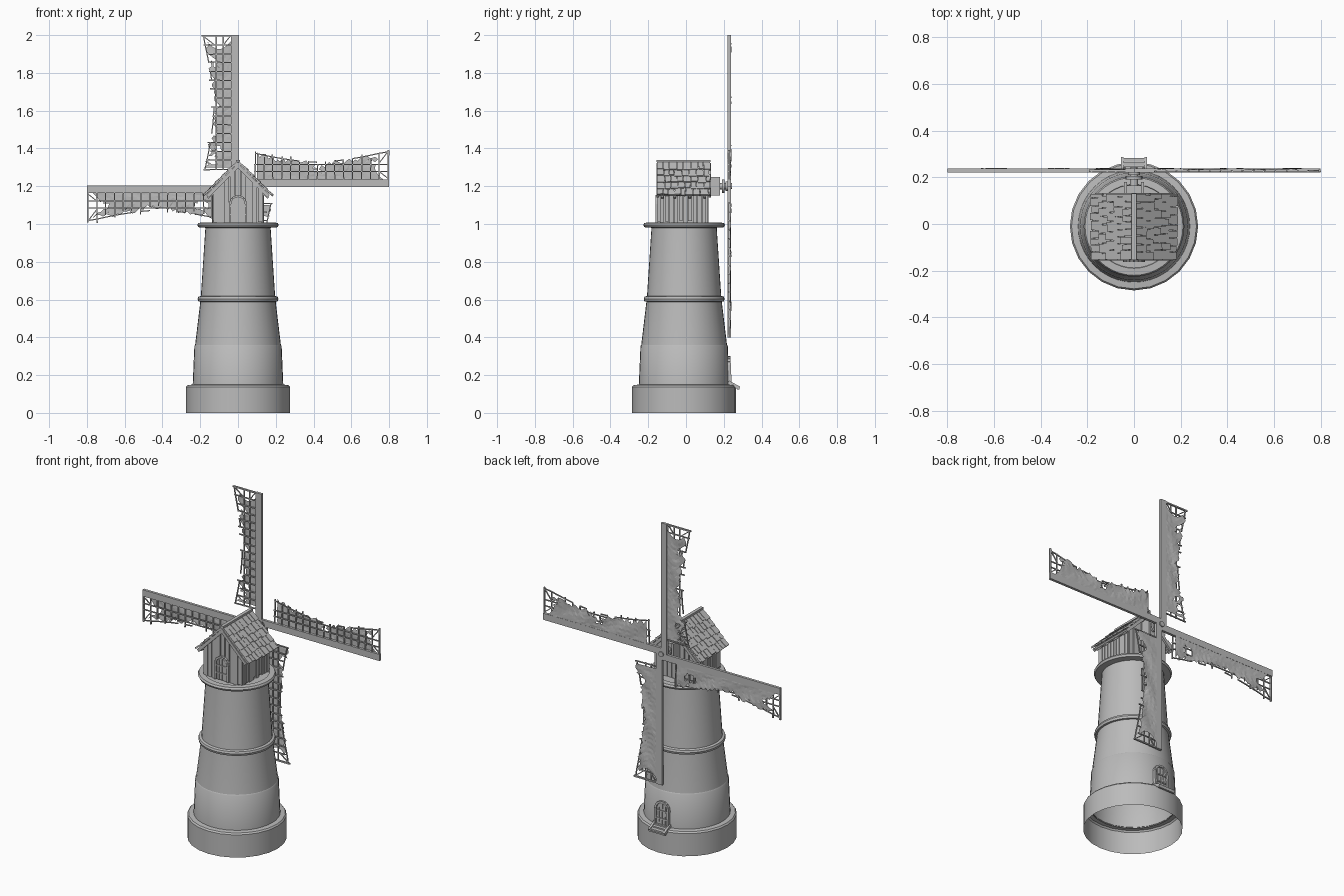
import bpy, bmesh, math, random
from mathutils import Matrix, Vector

random.seed(4)
cube = bpy.data.objects.get("Cube")
if cube:
    bpy.data.objects.remove(cube, do_unlink=True)

grey = bpy.data.materials.new("stone grey")
grey.use_nodes = True
COLOUR = (0.5, 0.5, 0.5, 1)
grey.diffuse_color = COLOUR
grey.node_tree.nodes["Principled BSDF"].inputs["Base Color"].default_value = COLOUR

CY = -0.01       # tower axis in y
HUB_Z = 1.2
rnd = random.uniform


def finish(bm, name, smooth=False, loc=(0, 0, 0)):
    mesh = bpy.data.meshes.new(name)
    bm.to_mesh(mesh)
    bm.free()
    mesh.materials.append(grey)
    ob = bpy.data.objects.new(name, mesh)
    ob.location = loc
    bpy.context.collection.objects.link(ob)
    if smooth:
        bpy.ops.object.select_all(action='DESELECT')
        ob.select_set(True)
        bpy.context.view_layer.objects.active = ob
        bpy.ops.object.shade_smooth_by_angle(angle=math.radians(35))
    return ob


def box(bm, centre, size, rot=None):
    m = Matrix.Translation(centre) @ (rot or Matrix()) @ Matrix.Diagonal((*size, 1))
    bmesh.ops.create_cube(bm, size=1, matrix=m)


def bar(bm, a, b, w, d):
    """Box beam between two points in an xz plane, w wide and d deep in y."""
    a, b = Vector(a), Vector(b)
    way = b - a
    rot = Matrix.Rotation(math.atan2(way.x, way.z), 4, 'Y')
    box(bm, (a + b) / 2, (w, d, way.length), rot)


def prism(bm, pts, y0, y1):
    """Extrude an xz outline from y0 to y1."""
    face = bm.faces.new([bm.verts.new((x, y0, z)) for x, z in pts])
    out = bmesh.ops.extrude_face_region(bm, geom=[face])
    vs = [v for v in out["geom"] if isinstance(v, bmesh.types.BMVert)]
    bmesh.ops.translate(bm, verts=vs, vec=(0, y1 - y0, 0))
    bmesh.ops.recalc_face_normals(bm, faces=bm.faces)


def lathe(name, profile, sides, cap=False):
    bm = bmesh.new()
    rings = [[bm.verts.new((r * math.cos(k * math.tau / sides), r * math.sin(k * math.tau / sides), z))
              for k in range(sides)] for r, z in profile]
    for lo, hi in zip(rings, rings[1:]):
        for k in range(sides):
            n = (k + 1) % sides
            bm.faces.new((lo[k], lo[n], hi[n], hi[k]))
    if cap:
        bm.faces.new(rings[-1])
    return finish(bm, name, True, (0, CY, 0))


# Tower: open footing, tapering wall, two hoops
lathe("footing", [(0.275, 0), (0.275, 0.138), (0.268, 0.147), (0.238, 0.15)], 24)
lathe("lower_wall", [(0.24, 0.145), (0.231, 0.355), (0.226, 0.362)], 40)
lathe("upper_wall", [(0.227, 0.36), (0.197, 0.61), (0.172, 0.99)], 40)
lathe("middle_hoop", [(0.198, 0.588), (0.21, 0.59), (0.214, 0.603), (0.21, 0.615), (0.194, 0.62)], 40)
lathe("gallery_hoop", [(0.173, 0.98), (0.21, 0.983), (0.216, 0.995), (0.21, 1.006),
                       (0.18, 1.008), (0.178, 1.003)], 40, True)

# Cap house: core with plank cladding
APEX, HALF = 1.325, 0.125
Y0, Y1 = -0.138, 0.108


def under_roof(x):
    return APEX - 0.012 - abs(x)


bm = bmesh.new()
prism(bm, [(-HALF, 1), (HALF, 1), (HALF, under_roof(HALF)), (0, under_roof(0)),
           (-HALF, under_roof(HALF))], Y0, Y1)
finish(bm, "cap_house")

bm = bmesh.new()
n = 9
step = 2 * (HALF + 0.008) / n
for face_y, out in ((Y0, -1), (Y1, 1)):
    for i in range(n):
        a = -HALF - 0.008 + i * step + 0.002
        b = a + step - 0.004
        low = 1.0 + rnd(0, 0.012)
        top = [(b, under_roof(b)), (a, under_roof(a))]
        if a < 0 < b:
            top.insert(1, (0, under_roof(0)))
        prism(bm, [(a, low), (b, low)] + top, face_y, face_y + out * rnd(0.007, 0.013))
finish(bm, "gable_planks")

bm = bmesh.new()
for s in (-1, 1):
    for i in range(10):
        y = Y0 + (i + 0.5) * (Y1 - Y0) / 10
        low = 1.0 + rnd(0, 0.02)
        box(bm, (s * (HALF + 0.004), y, (low + 1.19) / 2), (rnd(0.01, 0.018), 0.021, 1.19 - low))
    box(bm, (s * (HALF + 0.007), -0.015, 1.165), (0.02, 0.25, 0.014))
finish(bm, "side_planks")

# Roof: boards, overlapping uneven shingles, ridge and gable trim
boards, tiles, trim = bmesh.new(), bmesh.new(), bmesh.new()
R0, R1 = -0.155, 0.13
for s in (-1, 1):
    slope = Matrix.Rotation(s * math.radians(45), 4, 'Y')
    def on_roof(t, y, lift):
        return Vector((0, y, APEX)) + slope @ Vector((s * t, 0, lift))
    box(boards, on_roof(0.118, (R0 + R1) / 2, -0.008), (0.236, R1 - R0 - 0.01, 0.012), slope)
    for row in range(5):
        y = R0
        while y < R1 - 0.008:
            w = min(rnd(0.025, 0.045), R1 - y)
            length = 0.06 + rnd(-0.003, 0.008)
            tilt = slope @ Matrix.Rotation(s * -0.1, 4, 'Y') @ Matrix.Rotation(rnd(-0.04, 0.04), 4, 'Z')
            box(tiles, on_roof(row * 0.047 + length / 2, y + w / 2, 0.005),
                (length, w - 0.003, rnd(0.008, 0.012)), tilt)
            y += w
    for y in (R0 + 0.004, R1 - 0.004):
        bar(trim, on_roof(0, y, -0.012), on_roof(0.24, y, -0.012), 0.018, 0.012)
    for y in (R0 + 0.03, -0.06, 0.02, R1 - 0.03):
        bar(trim, on_roof(0.17, y, -0.018), on_roof(0.245, y, -0.018), 0.012, 0.014)
box(trim, (0, (R0 + R1) / 2, APEX + 0.008), (0.02, R1 - R0, 0.012))
finish(boards, "roof_boards")
finish(tiles, "roof_shingles")
finish(trim, "roof_trim")


# Arched doors with frame and bars
def door(name, y, z, half, height, out, lean=0):
    bm = bmesh.new()
    spring = height - half
    arc = [(half * math.cos(k * math.pi / 8), spring + half * math.sin(k * math.pi / 8)) for k in range(9)]
    outline = [(half, 0)] + arc + [(-half, 0)]
    prism(bm, outline, -out * 0.03, out * 0.003)
    for p, q in zip(outline, outline[1:]):
        bar(bm, (p[0], 0, p[1]), (q[0], 0, q[1]), 0.012, 0.024)
    for x in (-0.5, 0, 0.5):
        bar(bm, (x * half, out * 0.003, 0), (x * half, out * 0.003, height - 0.01 - abs(x) * 0.015), 0.006, 0.008)
    for h in (0.3, 0.62):
        bar(bm, (-half, out * 0.004, h * height), (half, out * 0.004, h * height), 0.007, 0.01)
    ob = finish(bm, name, False, (0, y, z))
    ob.rotation_euler.x = lean


door("cap_door", Y0 - 0.012, 1.008, 0.042, 0.14, -1)
door("tower_door", CY + 0.24, 0.15, 0.042, 0.145, 1, 0.045)

# Door steps: sloping ramp with treads and side rails
bm = bmesh.new()
ramp = Matrix.Rotation(-0.5, 4, 'X')
box(bm, (0, 0.255, 0.143), (0.09, 0.06, 0.008), ramp)
for s in (-1, 1):
    box(bm, (s * 0.05, 0.253, 0.147), (0.012, 0.068, 0.018), ramp)
for i in range(3):
    box(bm, (0, 0.24 + i * 0.017, 0.156 - i * 0.01), (0.1, 0.012, 0.01))
box(bm, (0, 0.276, 0.132), (0.11, 0.012, 0.018))
finish(bm, "door_steps")

# Axle: bearing block, shaft and hub discs
bm = bmesh.new()
for y, r, depth in ((0.17, 0.018, 0.13), (0.198, 0.036, 0.014), (0.216, 0.026, 0.012), (0.238, 0.016, 0.012)):
    m = Matrix.Translation((0, y, HUB_Z)) @ Matrix.Rotation(math.pi / 2, 4, 'X')
    bmesh.ops.create_cone(bm, cap_ends=True, segments=16, radius1=r, radius2=r, depth=depth, matrix=m)
finish(bm, "axle", True)
bm = bmesh.new()
box(bm, (0, 0.14, HUB_Z), (0.07, 0.05, 0.08))
for s in (-1, 1):
    box(bm, (s * 0.036, 0.15, HUB_Z), (0.014, 0.06, 0.1))
finish(bm, "bearing_block")


# Sails: spar, lattice and torn cloth, pointing up with the lattice toward -x
def sail_edge(u):
    return 0.135 + 0.055 * min(1, abs((u - 0.42) / 0.36)) ** 1.6


for arm, label in enumerate(("top", "right", "bottom", "left")):
    spar, lattice, cloth = bmesh.new(), bmesh.new(), bmesh.new()
    box(spar, (-0.016, 0.229, 0.4), (0.04, 0.016, 0.8))
    # Rungs with uneven broken ends
    for i in range(16):
        u = 0.09 + i * 0.047
        reach = sail_edge(u) + (rnd(-0.03, 0.012) if 0 < i < 15 else 0)
        bar(lattice, (-0.03, 0.226, u), (-reach, 0.226, u + rnd(-0.004, 0.004)), 0.006, 0.007)
    # Long laths
    for v in (0.078, 0.115):
        bar(lattice, (-v, 0.224, 0.085), (-v, 0.224, 0.797), 0.006, 0.006)
    for i in range(15):
        a, b = 0.09 + i * 0.047, 0.137 + i * 0.047
        if i in (0, 1, 2, 12, 13, 14) or rnd(0, 1) < 0.45:
            bar(lattice, (-sail_edge(a) + 0.008, 0.224, a), (-sail_edge(b) + 0.008, 0.224, b), 0.006, 0.006)
    # Tip frame and braces
    bar(lattice, (-0.03, 0.228, 0.796), (-0.192, 0.228, 0.796), 0.008, 0.01)
    bar(lattice, (-0.12, 0.228, 0.745), (-0.186, 0.228, 0.796), 0.005, 0.006)
    bar(lattice, (-0.08, 0.228, 0.745), (-0.04, 0.228, 0.796), 0.005, 0.006)
    # Cloth: wavy sheet, ragged outer edge, a few holes
    nu, nv = 44, 8
    grid = []
    for i in range(nu + 1):
        k = i / nu
        rag = rnd(-0.028, 0.002)
        row = []
        for j in range(nv + 1):
            f = j / nv
            v = 0.03 + f * (sail_edge(0.1 + 0.66 * k) + rag - 0.03)
            u = 0.1 + k * (0.675 - 0.05 * math.sin(math.pi * f))
            y = 0.236 + 0.004 * math.sin(u * 23 + f * 4 + arm) * f + rnd(-0.001, 0.001)
            row.append(cloth.verts.new((-v, y, u)))
        grid.append(row)
    holes = [(rnd(2, nu), rnd(4, nv + 1), rnd(0.8, 1.8)) for _ in range(6)]
    for i in range(nu):
        for j in range(nv):
            if all(math.hypot((i - a) * 0.7, j - b) > r for a, b, r in holes):
                cloth.faces.new((grid[i][j], grid[i][j + 1], grid[i + 1][j + 1], grid[i + 1][j]))
    bmesh.ops.delete(cloth, geom=[v for v in cloth.verts if not v.link_faces], context='VERTS')
    for bm, part in ((spar, "spar"), (lattice, "lattice"), (cloth, "cloth")):
        ob = finish(bm, f"{label}_sail_{part}", False, (0, 0, HUB_Z))
        ob.rotation_euler.y = arm * math.pi / 2
